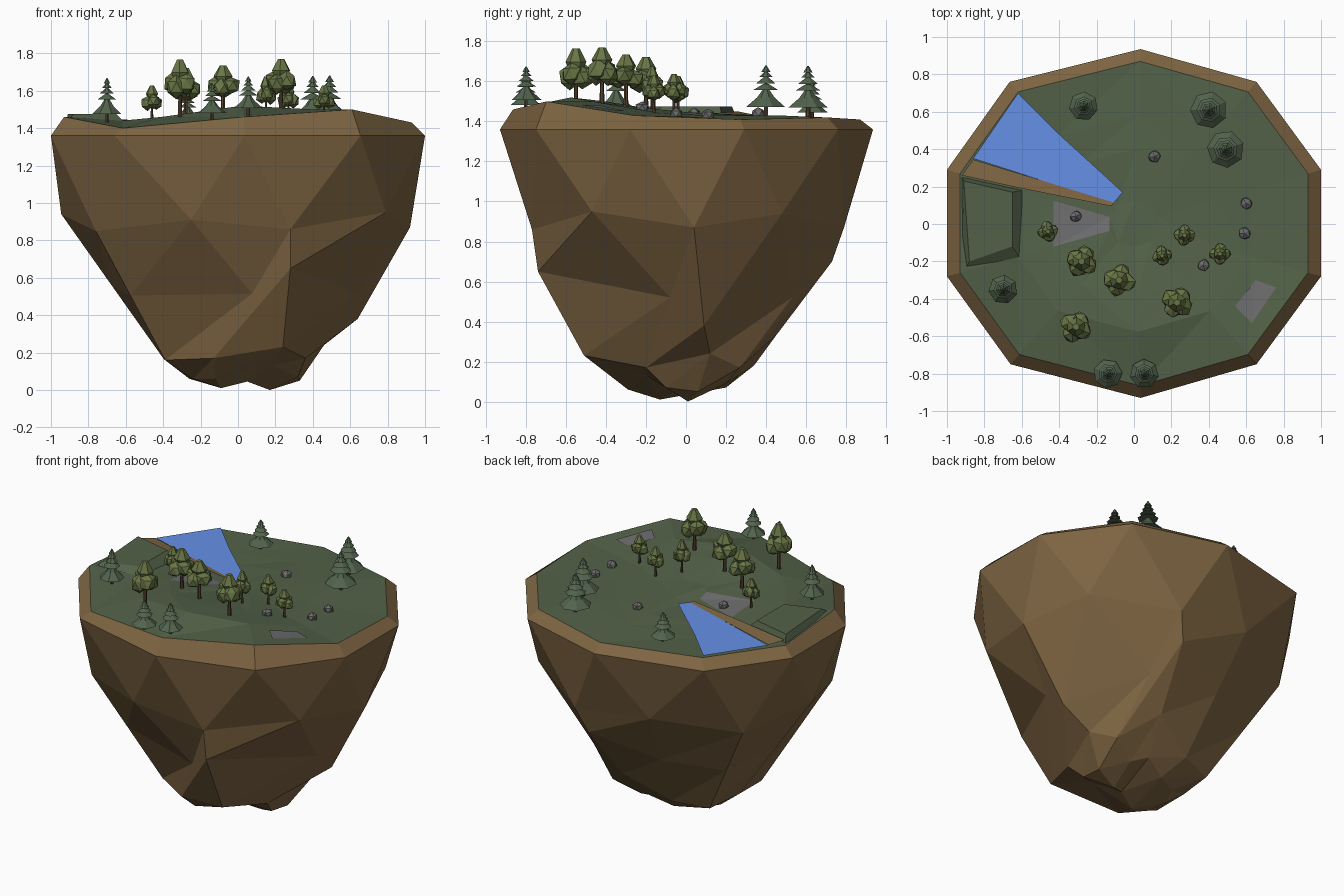
import bpy, bmesh, math, random
from mathutils import Vector, Matrix
from mathutils.bvhtree import BVHTree

if "Cube" in bpy.data.objects:
    bpy.data.objects.remove(bpy.data.objects["Cube"])

random.seed(4)


def material(name, *rgb):
    m = bpy.data.materials.new(name)
    m.diffuse_color = (*rgb, 1)
    m.use_nodes = True
    m.node_tree.nodes["Principled BSDF"].inputs["Base Color"].default_value = m.diffuse_color
    return m


DIRT = material("dirt", .21, .13, .055)
GRASS = material("grass", .085, .12, .065)
LEAF = material("leaf", .14, .18, .06)
PINE = material("pine", .085, .125, .075)
WATER = material("water", .13, .28, .8)
STONE = material("stone", .15, .15, .155)
BARK = material("bark", .09, .055, .03)


def finish(name, bm, *mats):
    bmesh.ops.remove_doubles(bm, verts=bm.verts, dist=1e-4)
    bmesh.ops.recalc_face_normals(bm, faces=bm.faces)
    mesh = bpy.data.meshes.new(name)
    bm.to_mesh(mesh)
    bm.free()
    for m in mats:
        mesh.materials.append(m)
    ob = bpy.data.objects.new(name, mesh)
    bpy.context.collection.objects.link(ob)
    return ob


def loft(bm, rings, quads=False):
    """Join rings of equal count with triangles (or quads)."""
    vs = [[bm.verts.new(p) for p in r] for r in rings]
    n = len(vs[0])
    for a, b in zip(vs, vs[1:]):
        for k in range(n):
            j = (k + 1) % n
            if quads:
                bm.faces.new((a[k], a[j], b[j], b[k]))
            else:
                bm.faces.new((a[k], a[j], b[k]))
                bm.faces.new((b[k], a[j], b[j]))
    return vs


# rim outline, counter-clockwise from the right
RIM = [(1, .29), (.655, .76), (.035, .935), (-.665, .76), (-1, .29),
       (-1, -.28), (-.66, -.75), (.035, -.93), (.655, -.75), (1, -.28)]


def rim_ring(scale, heights):
    return [(x * scale, y * scale, z) for (x, y), z in zip(RIM, heights)]


edge = rim_ring(.93, [1.41, 1.42, 1.41, 1.42, 1.42, 1.46, 1.40, 1.46, 1.50, 1.43])

# island rock: rim, shoulder, bulging ridges, foot and two low tips
shoulder = [(.77, .48, .94), (.28, .79, .87), (-.26, .76, .93), (-.76, .48, .86), (-.945, 0, .94),
            (-.76, -.48, .85), (-.25, -.76, .91), (.28, -.77, .86), (.79, -.47, .95), (.92, .04, .87)]
foot = [(.36, .27, .17), (.16, .45, .33), (-.13, .34, .18), (-.36, .26, .16), (-.40, 0, .17),
        (-.39, -.25, .16), (-.13, -.42, .17), (.24, -.51, .23), (.36, -.2, .17), (.46, .12, .24)]


def middle(a, b):
    return tuple((Vector(a) + Vector(b)) / 2)


ridge = [middle(a, b) for a, b in zip(shoulder, foot)]
for k in (0, 6, 8):      # straight creases running down to the foot
    ridge[k] = middle(shoulder[(k + 1) % 10], foot[k])
ridge[7], ridge[9], ridge[1] = (.28, -.74, .65), (.64, .09, .38), (.22, .73, .70)
toe = [(.2, .2, .09), (.1, .26, .13), (-.05, .2, .07), (-.2, .12, .07), (-.26, 0, .06),
       (-.24, -.15, .06), (-.12, -.29, .06), (.18, -.2, .13), (.32, -.1, .07), (.33, .06, .05)]
tips = [(-.09, -.13, .01) if 2 <= k <= 6 else (.17, .01, 0) for k in range(10)]
tips[7] = tips[1] = (.05, -.06, .045)
bm = bmesh.new()
loft(bm, [edge, rim_ring(1, [1.36] * 10)], quads=True)
loft(bm, [rim_ring(1, [1.36] * 10), shoulder, ridge, foot, toe, tips])
bmesh.ops.remove_doubles(bm, verts=bm.verts, dist=1e-4)
bmesh.ops.dissolve_degenerate(bm, edges=bm.edges, dist=1e-5)
finish("island_rock", bm, DIRT)

# grass ground with a stone sector near the middle
bm = bmesh.new()
rings = loft(bm, [edge,
                  rim_ring(.62, [1.42, 1.43, 1.42, 1.41, 1.42, 1.44, 1.46, 1.52, 1.50, 1.43]),
                  rim_ring(.43, [1.43, 1.43, 1.43, 1.41, 1.42, 1.44, 1.47, 1.50, 1.48, 1.44]),
                  rim_ring(.13, [1.44] * 3 + [1.42, 1.43] + [1.45] * 5)], quads=True)
bm.faces.new(rings[-1])
bm.faces.ensure_lookup_table()
bm.faces[24].material_index = 1
bmesh.ops.triangulate(bm, faces=bm.faces)
TREE = BVHTree.FromBMesh(bm)
finish("grass_ground", bm, GRASS, STONE)


def ground(x, y):
    hit = TREE.ray_cast(Vector((x, y, 3)), Vector((0, 0, -1)))[0]
    return hit.z if hit else 1.43


def sheet(name, pts, mat):
    bm = bmesh.new()
    bm.faces.new([bm.verts.new(p) for p in pts])
    bmesh.ops.triangulate(bm, faces=bm.faces)
    finish(name, bm, mat)


# pond, its bank and a stone slab
sheet("pond", [(x, y, 1.432) for x, y in
               [(-.62, .70), (-.86, .35), (-.11, .11), (-.06, .17), (-.4, .48)]], WATER)
sheet("pond_bank", [(-.92, .26, 1.45), (-.6, .19, 1.445), (-.12, .095, 1.438),
                    (-.11, .115, 1.433), (-.86, .345, 1.433)], DIRT)
sheet("stone_slab", [(x, y, ground(x, y) + .006) for x, y in
                     [(.65, -.3), (.76, -.34), (.63, -.53), (.54, -.44)]], STONE)

# raised grass shelf on the left
shelf = [(-.92, .25), (-.60, .18), (-.60, -.20), (-.92, -.27)]
shelf_top = [(-.91, .23), (-.65, .17), (-.65, -.12), (-.88, -.20)]
bm = bmesh.new()
vs = loft(bm, [[(x, y, 1.425) for x, y in shelf],
               [(x, y, 1.475) for x, y in shelf_top]], quads=True)
bm.faces.new(vs[-1])
finish("grass_shelf", bm, GRASS)


# trees
def cone(bm, n, r1, r2, z0, z1, index, turn=0.0):
    at = Matrix.Translation((0, 0, (z0 + z1) / 2)) @ Matrix.Rotation(turn, 4, 'Z')
    geo = bmesh.ops.create_cone(bm, cap_ends=True, segments=n, radius1=r1, radius2=r2,
                                depth=z1 - z0, matrix=at)
    for f in {f for v in geo["verts"] for f in v.link_faces}:
        f.material_index = index


def blob(bm, centre, size, index, jitter=.12):
    geo = bmesh.ops.create_icosphere(bm, subdivisions=1, radius=1)
    for v in geo["verts"]:
        v.co *= 1 + random.uniform(-jitter, jitter)
        v.co = Vector(centre) + Vector(c * s for c, s in zip(v.co, size))
    for f in {f for v in geo["verts"] for f in v.link_faces}:
        f.material_index = index


def place(name, bm, x, y, *mats):
    ob = finish(name, bm, *mats)
    ob.location = (x, y, ground(x, y) - .005)
    ob.rotation_euler.z = random.uniform(0, 6.28)


def leafy_tree(x, y, r, h):
    bm = bmesh.new()
    cone(bm, 6, r * .14, r * .1, 0, h * .5, 0)
    for k in range(4):
        a = k * math.pi / 2
        blob(bm, (r * .42 * math.cos(a), r * .42 * math.sin(a), h * (.53 + .06 * (k % 2))),
             (r * .6, r * .6, h * .2), 1)
    cone(bm, 6, r * .4, r * .58, h * .66, h * .78, 1)
    cone(bm, 6, r * .58, r * .2, h * .78, h, 1)
    place("leafy_tree", bm, x, y, BARK, LEAF)


def pine_tree(x, y, r, h):
    bm = bmesh.new()
    cone(bm, 6, r * .12, r * .08, 0, h * .95, 0)
    for size, top, z0, z1 in [(1, .45, .2, .38), (.45, .15, .38, .54), (.66, .14, .52, .64),
                              (.5, .12, .65, .77), (.36, .1, .77, .87), (.24, .03, .87, 1)]:
        cone(bm, 7, r * size, r * top, h * z0, h * z1, 1)
    place("pine_tree", bm, x, y, BARK, PINE)


for t in [(-.46, -.04, .058, .2), (-.28, -.2, .09, .27), (-.08, -.3, .09, .26),
          (.15, -.17, .055, .22), (.27, -.06, .06, .2), (.46, -.16, .06, .19),
          (.23, -.42, .09, .28), (-.31, -.55, .09, .31)]:
    leafy_tree(*t)
for t in [(-.27, .63, .078, .2), (.4, .61, .1, .26), (.49, .4, .1, .26),
          (-.7, -.35, .078, .24), (-.14, -.8, .078, .2), (.055, -.8, .078, .21)]:
    pine_tree(*t)

# small boulders
for x, y in [(.11, .36), (.6, .11), (.59, -.05), (.37, -.22), (-.31, .04)]:
    bm = bmesh.new()
    blob(bm, (0, 0, .015), (.034, .034, .03), 0)
    place("boulder", bm, x, y, STONE)
